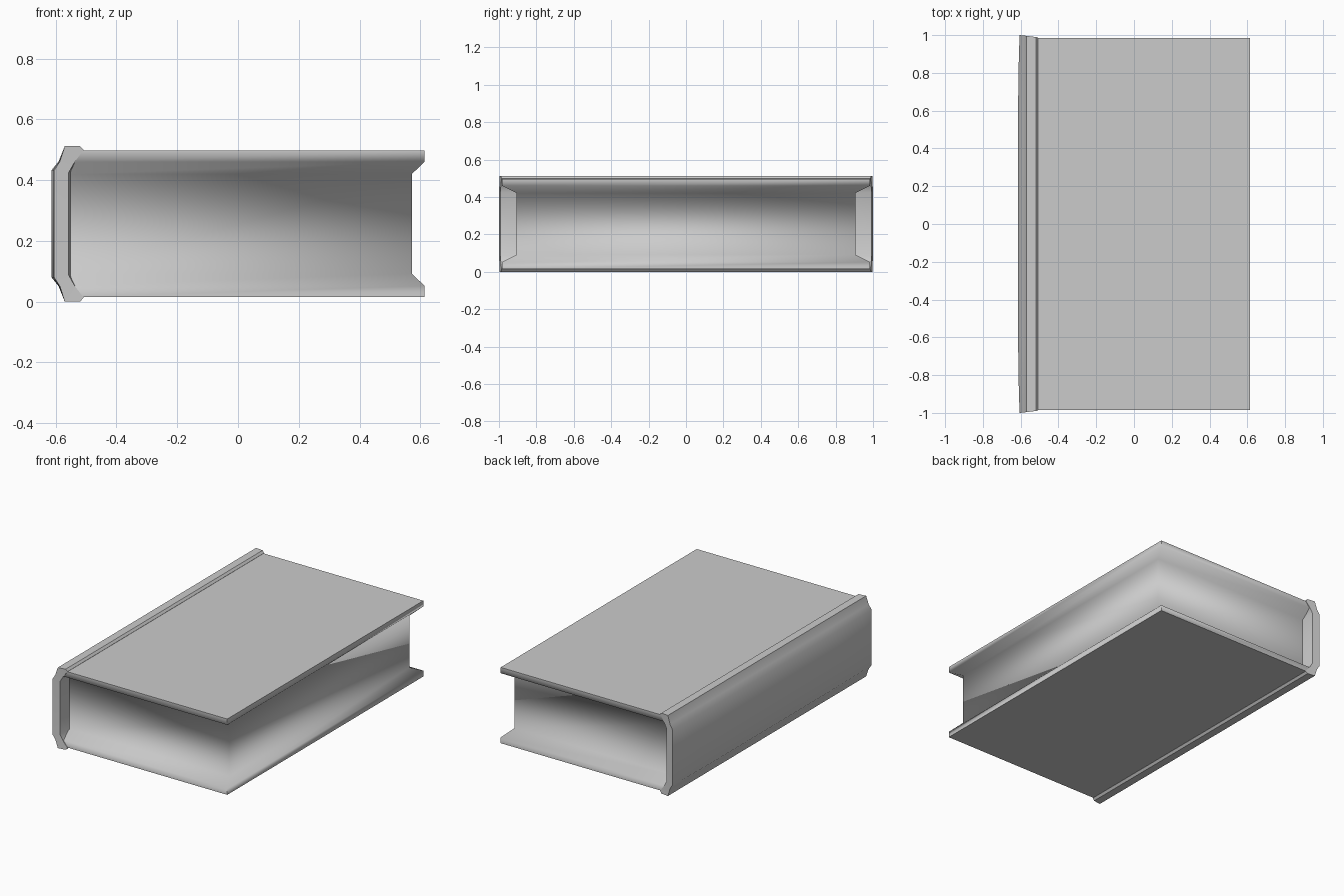
import bpy, math

if "Cube" in bpy.data.objects:
    bpy.data.objects.remove(bpy.data.objects["Cube"])

HEIGHT = 0.512


def make_mesh(name, verts, faces, angle):
    mesh = bpy.data.meshes.new(name)
    mesh.from_pydata(verts, [], faces)
    mesh.update()
    obj = bpy.data.objects.new(name, mesh)
    bpy.context.collection.objects.link(obj)
    bpy.ops.object.select_all(action='DESELECT')
    obj.select_set(True)
    bpy.context.view_layer.objects.active = obj
    bpy.ops.object.mode_set(mode='EDIT')
    bpy.ops.mesh.select_all(action='SELECT')
    bpy.ops.mesh.normals_make_consistent(inside=False)
    bpy.ops.object.mode_set(mode='OBJECT')
    bpy.ops.object.shade_smooth_by_angle(angle=math.radians(angle))
    return obj


def loft(name, rings, angle, closed_ends=None):
    """Skin equal-length rings; optional list of end-cap faces as ring indices."""
    n = len(rings[0])
    verts = [p for r in rings for p in r]
    faces = [(k * n + i, k * n + (i + 1) % n, (k + 1) * n + (i + 1) % n, (k + 1) * n + i)
             for k in range(len(rings) - 1) for i in range(n)]
    caps = closed_ends or [tuple(range(n))]
    last = (len(rings) - 1) * n
    faces += [tuple(reversed(c)) for c in caps]
    faces += [tuple(i + last for i in c) for c in caps]
    return make_mesh(name, verts, faces, angle)


# Covers and recessed page block: stacked rectangles (half depth, right edge, z)
half = [(0.985, 0.614, 0.015), (0.985, 0.614, 0.052), (0.905, 0.572, 0.092)]
levels = half + [(y, x, HEIGHT - z) for y, x, z in reversed(half)]
loft("covers_and_pages",
     [[(-0.56, -y, z), (x, -y, z), (x, y, z), (-0.56, y, z)] for y, x, z in levels], 65)

# Spine: C-shaped section, upper half as (x, z, bow at ends, end trim in y)
outer = [(-0.614, 0.432, 0.009, 0.0), (-0.59, 0.462, 0.004, 0.002),
         (-0.57, 0.512, 0.0, 0.004), (-0.52, 0.512, 0.0, 0.010)]
inner = [(-0.508, 0.499, 0.0, 0.014), (-0.53, 0.462, -0.006, 0.010),
         (-0.545, 0.425, -0.012, 0.008)]
upper = outer + inner


def flip(points):
    return [(x, HEIGHT - z, b, t) for x, z, b, t in reversed(points)]


section = upper + flip(upper)
stations = [-1.0, -0.9, -0.6, 0.6, 0.9, 1.0]
bow = [1.0, 0.5, 0.0, 0.0, 0.5, 1.0]
rings = []
for y, k in zip(stations, bow):
    s = math.copysign(1, y)
    trim = 1 if abs(y) == 1.0 else 0
    rings.append([(x + b * k, y - s * t * trim, z) for x, z, b, t in section])

# End caps as strips between the outer and inner edges of the C
caps = [(0, 1, 5, 6), (1, 2, 5), (2, 3, 4, 5), (0, 6, 7, 13),
        (7, 8, 12, 13), (8, 11, 12), (8, 9, 10, 11)]
loft("spine", rings, 40, caps)
